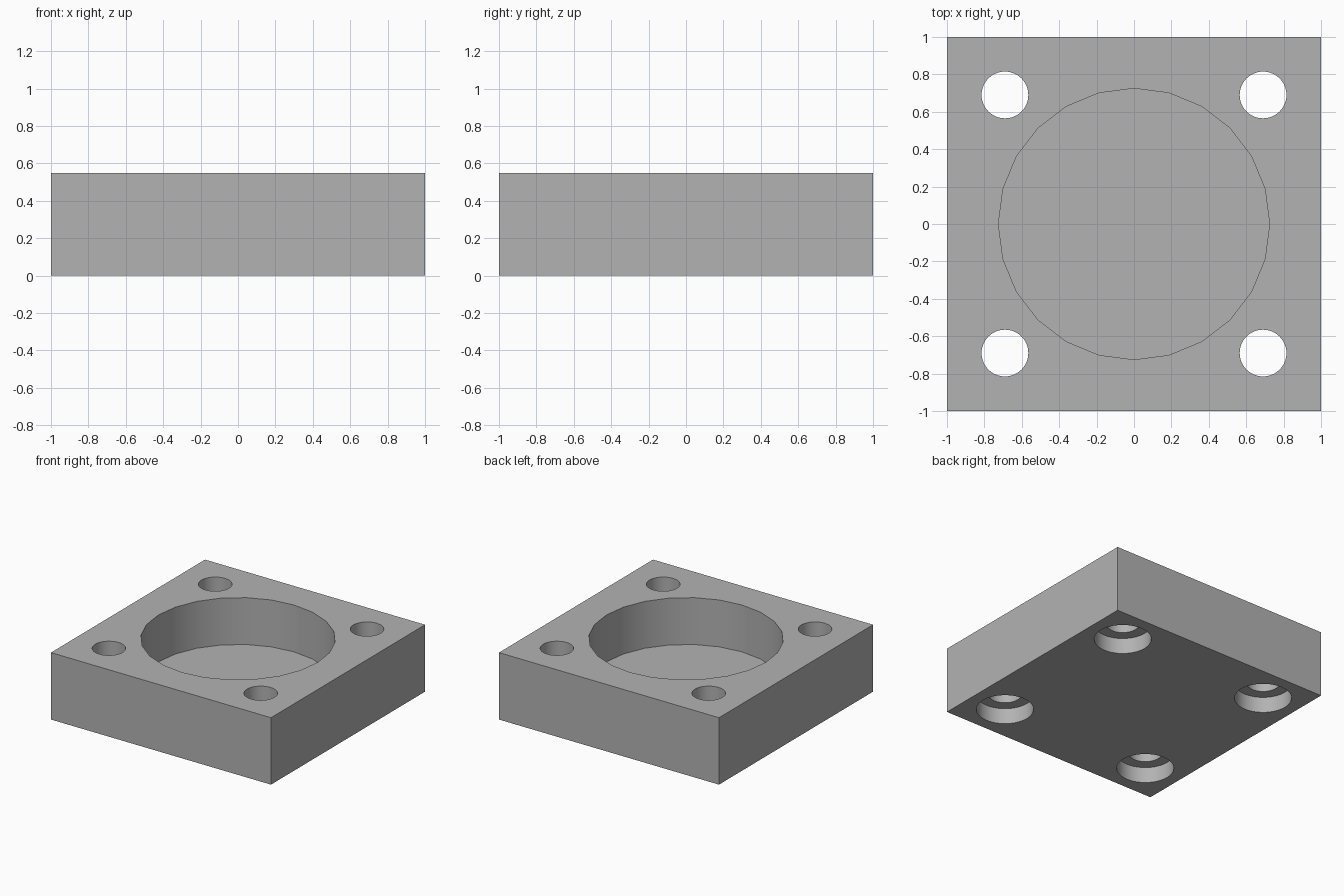
import bpy
import math

default = bpy.data.objects.get("Cube")
if default:
    bpy.data.objects.remove(default, do_unlink=True)

HEIGHT = 0.55
POCKET_FLOOR = 0.165
HOLE_OFFSET = 0.69
BORE_DEPTH = 0.13

# Plain grey material
grey = bpy.data.materials.new("plain grey")
grey.use_nodes = True
colour = (0.45, 0.45, 0.45, 1)
grey.diffuse_color = colour
grey.node_tree.nodes["Principled BSDF"].inputs["Base Color"].default_value = colour

# Square block
bpy.ops.mesh.primitive_cube_add(size=2, location=(0, 0, HEIGHT / 2))
block = bpy.context.object
block.name = "mounting_block"
block.scale.z = HEIGHT / 2
bpy.ops.object.transform_apply(location=True, rotation=False, scale=True)
block.data.materials.append(grey)


def cut(name, radius, bottom, top, sides, x=0, y=0):
    """Subtract an upright cylinder from the block."""
    bpy.ops.mesh.primitive_cylinder_add(
        vertices=sides, radius=radius, depth=top - bottom,
        location=(x, y, (bottom + top) / 2))
    cutter = bpy.context.object
    cutter.name = name
    cutter.hide_render = True
    cutter.data.materials.append(grey)
    mod = block.modifiers.new(name, "BOOLEAN")
    mod.operation = "DIFFERENCE"
    mod.solver = "EXACT"
    mod.object = cutter
    bpy.context.view_layer.objects.active = block
    bpy.ops.object.modifier_apply(modifier=name)
    bpy.data.objects.remove(cutter, do_unlink=True)


# Round pocket, open at the top
cut("pocket", 0.725, POCKET_FLOOR, HEIGHT + 0.1, 24)

# Corner bolt holes with counterbores underneath
for x in (-HOLE_OFFSET, HOLE_OFFSET):
    for y in (-HOLE_OFFSET, HOLE_OFFSET):
        cut("bolt_hole", 0.125, -0.1, HEIGHT + 0.1, 48, x, y)
        cut("counterbore", 0.215, -0.1, BORE_DEPTH, 48, x, y)

# Smooth round walls, sharp rims
bpy.ops.object.select_all(action="DESELECT")
block.select_set(True)
bpy.context.view_layer.objects.active = block
bpy.ops.object.shade_smooth_by_angle(angle=math.radians(30))
